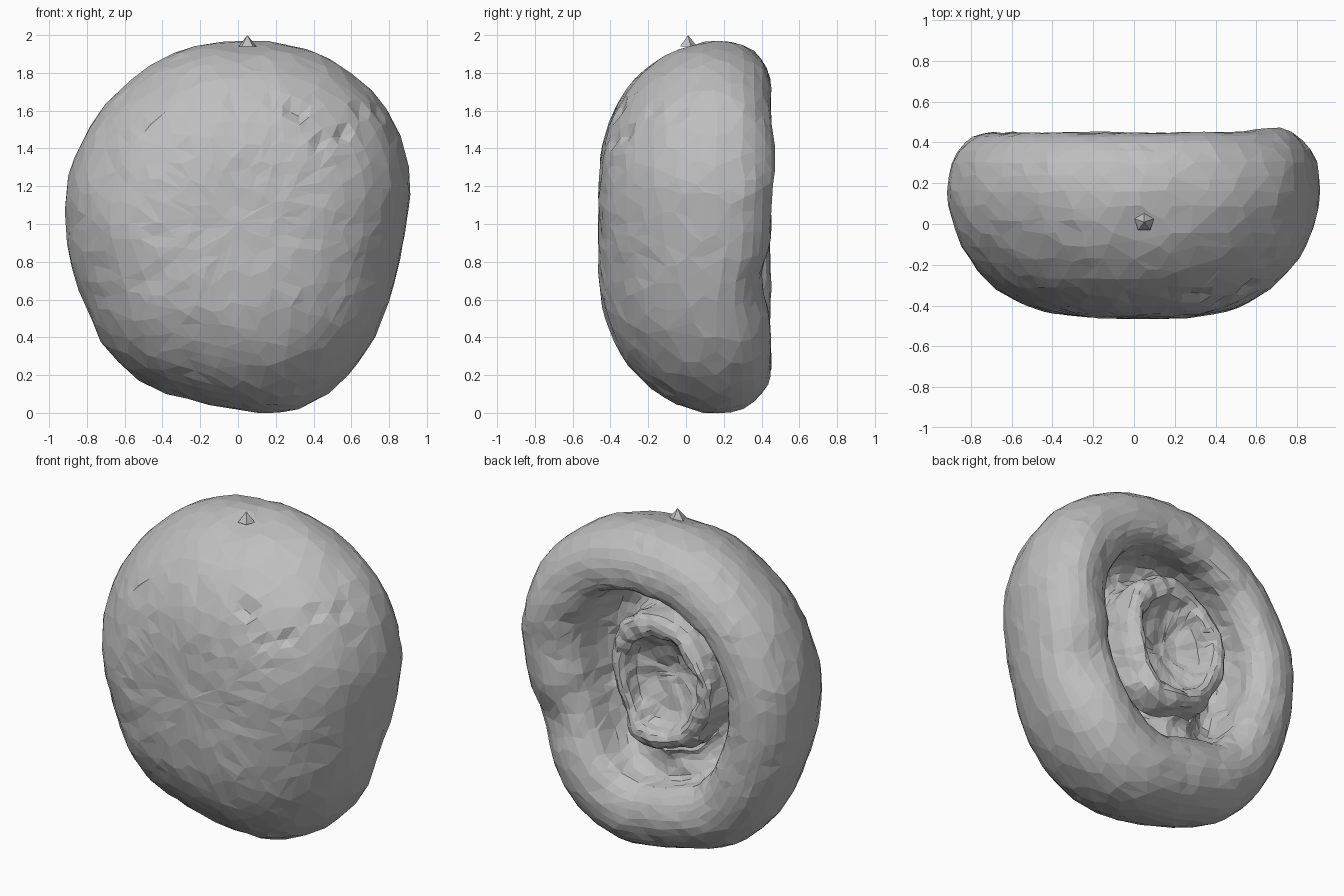
import bpy, bmesh, math, random
from mathutils import Vector, noise

random.seed(4)
if "Cube" in bpy.data.objects:
    bpy.data.objects.remove(bpy.data.objects["Cube"], do_unlink=True)

# One stone grey material
grey = bpy.data.materials.new("stone_grey")
grey.use_nodes = True
COLOR = (0.52, 0.52, 0.52, 1)
grey.diffuse_color = COLOR
grey.node_tree.nodes["Principled BSDF"].inputs["Base Color"].default_value = COLOR

SEGMENTS = 80
# Outline radius every 15 degrees, counter-clockwise from +x
OUTLINE = [.895, .945, .98, 1.0, 1.0, .985, .97, .97, .955, .945, .935, .93,
           .915, .91, .915, .96, .98, .965, .985, 1.025, 1.01, .96, .905, .88]
# Cross-section (fraction of radius, depth): dome, rim, hollow, stem, stem cup
DOME = [(.02, -.46), (.2, -.46), (.36, -.45), (.5, -.425), (.62, -.38), (.74, -.31),
        (.84, -.22), (.92, -.11), (.975, .02), (1, .16), (.975, .3), (.9, .4),
        (.8, .445), (.7, .44)]
HOLLOW = [(.63, .4), (.59, .32), (.59, .2), (.56, .09), (.48, .06), (.43, .1),
          (.41, .2), (.395, .3), (.345, .345), (.29, .32), (.25, .24), (.14, .19), (.02, .18)]


def spline(a, b, c, d, t):
    """Smooth curve between b and c."""
    return .5 * (2 * b + (c - a) * t + (2 * a - 5 * b + 4 * c - d) * t ** 2
                 + (3 * b - a - 3 * c + d) * t ** 3)


def radius(angle):
    f = angle / math.tau * len(OUTLINE)
    i = int(f)
    return spline(*[OUTLINE[(i + k) % len(OUTLINE)] for k in (-1, 0, 1, 2)], f - i)


def bump(value, middle, width):
    return math.exp(-((value - middle) / width) ** 2)


def refine(points, steps):
    last = len(points) - 1
    out = []
    for i in range(last):
        quad = [Vector(points[min(max(i + k, 0), last)]) for k in (-1, 0, 1, 2)]
        out += [spline(*quad, s / steps) for s in range(steps)]
    return out + [Vector(points[-1])]


def surface_point(angle, frac, depth, inner):
    """inner runs from 0 on the dome to 1 at the stem."""
    r = radius(angle) * frac
    x = r * math.cos(angle) * (1 - .06 * inner) - .05 * inner
    z = 1 + r * math.sin(angle) * (1 + .04 * inner) + .06 * inner
    # Shallow terrace in the hollow below the stem
    if inner and frac > .42:
        depth += .2 * bump(angle, math.radians(262), .6) * max(0, 1 - depth / .38)
    # Notch in the lower left rim, small swelling above it
    if depth > .2:
        depth -= .07 * bump(angle, math.radians(333), .2) * bump(frac, .85, .2)
        depth += .025 * bump(angle, math.radians(25), .3) * bump(frac, .8, .15)
    p = Vector((x, depth, z))
    # Soft lumps, stronger inside the hollow, chips on the upper left shoulder
    p += noise.noise_vector(p * 4) * (.009 + .02 * inner)
    p += noise.noise_vector(p * 13) * (.008 + .01 * inner)
    chips = bump(x, .62, .25) * bump(z, 1.66, .2) * bump(depth, -.05, .25)
    if random.random() < .15 * chips:
        p -= (p - Vector((0, 0, 1))) * random.uniform(.015, .04)
    return p


# Cap body: closed, lumpy shell
STEPS = 2
profile = refine(DOME + HOLLOW, STEPS)
hollow_start = (len(DOME) - 1) * STEPS
bm = bmesh.new()
rings = []
for k, (frac, depth) in enumerate(profile):
    inner = min(1, max(0, (k - hollow_start) / 8))
    rings.append([bm.verts.new(surface_point((s + .5 * (k % 2)) / SEGMENTS * math.tau,
                                             frac, depth, inner))
                  for s in range(SEGMENTS)])
for low, high in zip(rings, rings[1:]):
    for s in range(SEGMENTS):
        n = (s + 1) % SEGMENTS
        bm.faces.new((low[s], low[n], high[n], high[s]))
bm.faces.new(rings[0][::-1])
bm.faces.new(rings[-1])
bmesh.ops.triangulate(bm, faces=bm.faces[:])
bmesh.ops.recalc_face_normals(bm, faces=bm.faces[:])
mesh = bpy.data.meshes.new("cap_body")
bm.to_mesh(mesh)
bm.free()
mesh.materials.append(grey)
body = bpy.data.objects.new("cap_body", mesh)
bpy.context.collection.objects.link(body)
facets = body.modifiers.new("facets", "DECIMATE")
facets.ratio = .45

# Small nub on the crown
bpy.ops.mesh.primitive_cone_add(vertices=5, radius1=.05, depth=.06, location=(.05, .01, 1.97))
nub = bpy.context.object
nub.name = "crown_nub"
nub.data.materials.append(grey)
